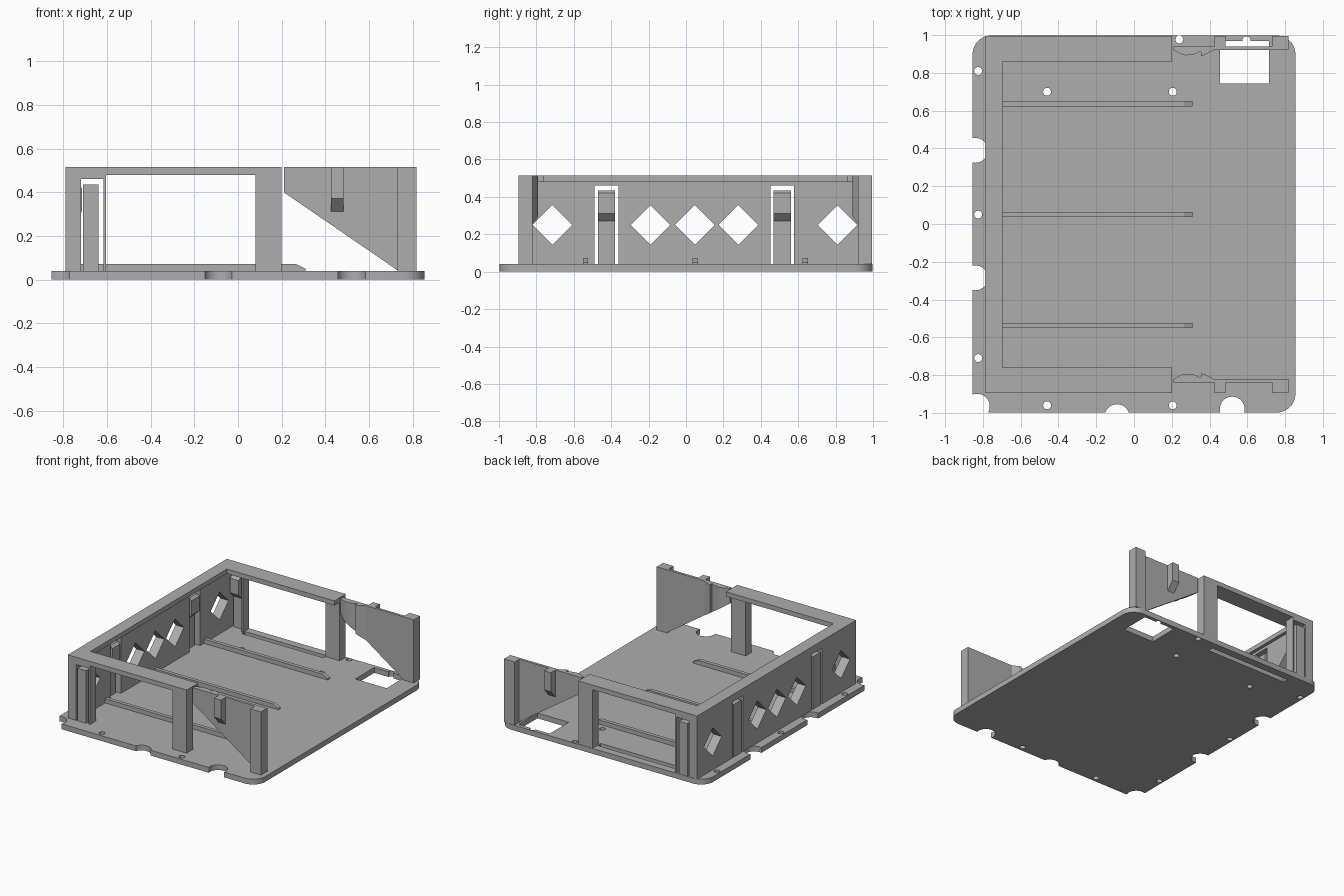
import bpy, bmesh, math
from mathutils import Vector

if "Cube" in bpy.data.objects:
    bpy.data.objects.remove(bpy.data.objects["Cube"])

GREY = bpy.data.materials.new("plain grey")
GREY.diffuse_color = (0.42, 0.42, 0.42, 1)
GREY.use_nodes = True
GREY.node_tree.nodes["Principled BSDF"].inputs["Base Color"].default_value = GREY.diffuse_color
MID = 0.05   # the enclosure is symmetric about y = MID
TOP, DECK, LINTEL = 0.515, 0.04, 0.48


def prism(name, pts, axis, a, b):
    """Extrude a 2D outline along x, y or z from a to b."""
    def place(p, t):
        return {"x": (t, p[0], p[1]), "y": (p[0], t, p[1]), "z": (p[0], p[1], t)}[axis]
    bm = bmesh.new()
    face = bm.faces.new([bm.verts.new(place(p, a)) for p in pts])
    new = bmesh.ops.extrude_face_region(bm, geom=[face])["geom"]
    shift = Vector(place((0, 0), b - a))
    bmesh.ops.translate(bm, vec=shift, verts=[v for v in new if isinstance(v, bmesh.types.BMVert)])
    bmesh.ops.recalc_face_normals(bm, faces=bm.faces)
    me = bpy.data.meshes.new(name)
    bm.to_mesh(me)
    bm.free()
    me.materials.append(GREY)
    ob = bpy.data.objects.new(name, me)
    bpy.context.collection.objects.link(ob)
    return ob


def box(name, x0, x1, y0, y1, z0, z1):
    return prism(name, [(x0, y0), (x1, y0), (x1, y1), (x0, y1)], "z", z0, z1)


def disc(x, y, r, n=32):
    pts = [(x + r * math.cos(2 * math.pi * i / n), y + r * math.sin(2 * math.pi * i / n))
           for i in range(n)]
    return prism("cutter", pts, "z", -0.1, 0.1)


def cut(ob, cutters):
    """Subtract the cutters, bake the result and remove them."""
    for c in cutters:
        c.hide_render = True
        m = ob.modifiers.new("cut", "BOOLEAN")
        m.operation, m.object, m.solver = "DIFFERENCE", c, "EXACT"
    dg = bpy.context.evaluated_depsgraph_get()
    me = bpy.data.meshes.new_from_object(ob.evaluated_get(dg))
    ob.modifiers.clear()
    ob.data = me
    for c in cutters:
        bpy.data.objects.remove(c)


def smooth(ob):
    bpy.ops.object.select_all(action="DESELECT")
    bpy.context.view_layer.objects.active = ob
    ob.select_set(True)
    bpy.ops.object.shade_smooth_by_angle(angle=math.radians(25))


# Base plate with rounded corners
outline = []
for k, (cx, cy) in enumerate([(0.755, 0.898), (-0.755, 0.898), (-0.755, -0.898), (0.755, -0.898)]):
    for i in range(9):
        a = math.pi / 2 * (k + i / 8)
        outline.append((cx + 0.1 * math.cos(a), cy + 0.1 * math.sin(a)))
plate = prism("base_plate", outline, "z", 0, DECK)

# Edge notches, screw holes, connector opening and vent slot
holes = [disc(x, y, 0.066) for x, y in
         [(-0.84, 0.39), (-0.84, -0.285), (-0.83, -0.965), (-0.09, -1.02), (0.52, -0.98)]]
holes += [disc(x, y, 0.021, 20) for x, y in
          [(-0.825, 0.81), (-0.825, 0.05), (-0.825, -0.71), (-0.46, 0.7), (0.205, 0.7),
           (-0.46, -0.96), (0.205, -0.96), (0.24, 0.977), (0.595, 0.973)]]
holes += [box("cutter", 0.455, 0.715, 0.745, 0.97, -0.1, 0.1),
          box("cutter", -0.6, 0.08, 0.9, 0.94, -0.1, 0.1)]
cut(plate, holes)
smooth(plate)

# Side wall with diamond windows and clip gaps
wall = box("left_wall", -0.79, -0.72, -0.895, 0.995, DECK, LINTEL)
cutters = []
for y in (-0.715, -0.19, 0.047, 0.28, 0.81):
    d = 0.106
    cutters.append(prism("cutter", [(y - d, 0.25), (y, 0.25 - d), (y + d, 0.25), (y, 0.25 + d)],
                         "x", -0.9, -0.6))
for y in (-0.425, 0.515):
    cutters.append(box("cutter", -0.9, -0.6, y - 0.063, y + 0.063, DECK - 0.001, 0.46))
cut(wall, cutters)

# Top rim, a U shape with an inner overhang
prism("top_rim", [(-0.79, -0.895), (0.2, -0.895), (0.2, -0.76), (-0.695, -0.76),
                  (-0.695, 0.86), (0.2, 0.86), (0.2, 0.995), (-0.79, 0.995)], "z", LINTEL, TOP)

# Spring clips in the side wall, barbs facing inwards
for y in (-0.425, 0.515):
    prism("side_clip", [(-0.79, DECK), (-0.755, DECK), (-0.755, 0.27), (-0.715, 0.31),
                        (-0.715, 0.42), (-0.735, 0.435), (-0.79, 0.435)],
          "y", y - 0.046, y + 0.046)

# Rails on the deck with sloped ends
for y in (MID - 0.587, MID, MID + 0.587):
    prism("deck_rail", [(-0.72, DECK), (0.31, DECK), (0.31, 0.05), (0.265, 0.072), (-0.72, 0.072)],
          "y", y - 0.014, y + 0.014)

# Front and back parts, mirrored about the middle
for side, s in (("front", 1), ("back", -1)):
    def Y(y):
        return MID + s * (y - MID)

    def bar(name, x0, x1, y0, y1, z0, z1):
        a, b = sorted((Y(y0), Y(y1)))
        return box(side + "_" + name, x0, x1, a, b, z0, z1)

    bar("window_post", 0.08, 0.2, -0.895, -0.823, DECK, LINTEL)
    bar("thin_post", -0.616, -0.605, -0.895, -0.823, DECK, LINTEL)
    bar("clip_lintel", -0.72, -0.616, -0.895, -0.823, 0.46, LINTEL)
    # Clip strip with an inward barb
    prism(side + "_clip", [(Y(y), z) for y, z in
                           [(-0.895, DECK), (-0.86, DECK), (-0.86, 0.27), (-0.82, 0.31),
                            (-0.82, 0.42), (-0.84, 0.435), (-0.895, 0.435)]],
          "x", -0.71, -0.638)

    # Thin wing with a curved detent, trimmed along a slope
    plan = [(0.21, -0.84), (0.735, -0.84), (0.735, -0.82), (0.42, -0.82), (0.375, -0.795),
            (0.355, -0.79), (0.353, -0.815), (0.325, -0.8), (0.3, -0.794), (0.275, -0.793),
            (0.25, -0.798), (0.21, -0.82)]
    wing = prism(side + "_wing", [(x, Y(y)) for x, y in plan], "z", DECK, TOP)
    cut(wing, [prism("cutter", [(0.1, 0.4755), (0.1, -0.1), (0.9391, -0.1)], "y", -1.2, 1.2)])
    bar("wing_post", 0.73, 0.818, -0.895, -0.82, DECK, TOP)
    # Small rib with a sloped underside
    prism(side + "_wing_rib", [(Y(y), z) for y, z in
                               [(-0.838, 0.31), (-0.838, TOP), (-0.895, TOP), (-0.895, 0.372)]],
          "x", 0.427, 0.484)
